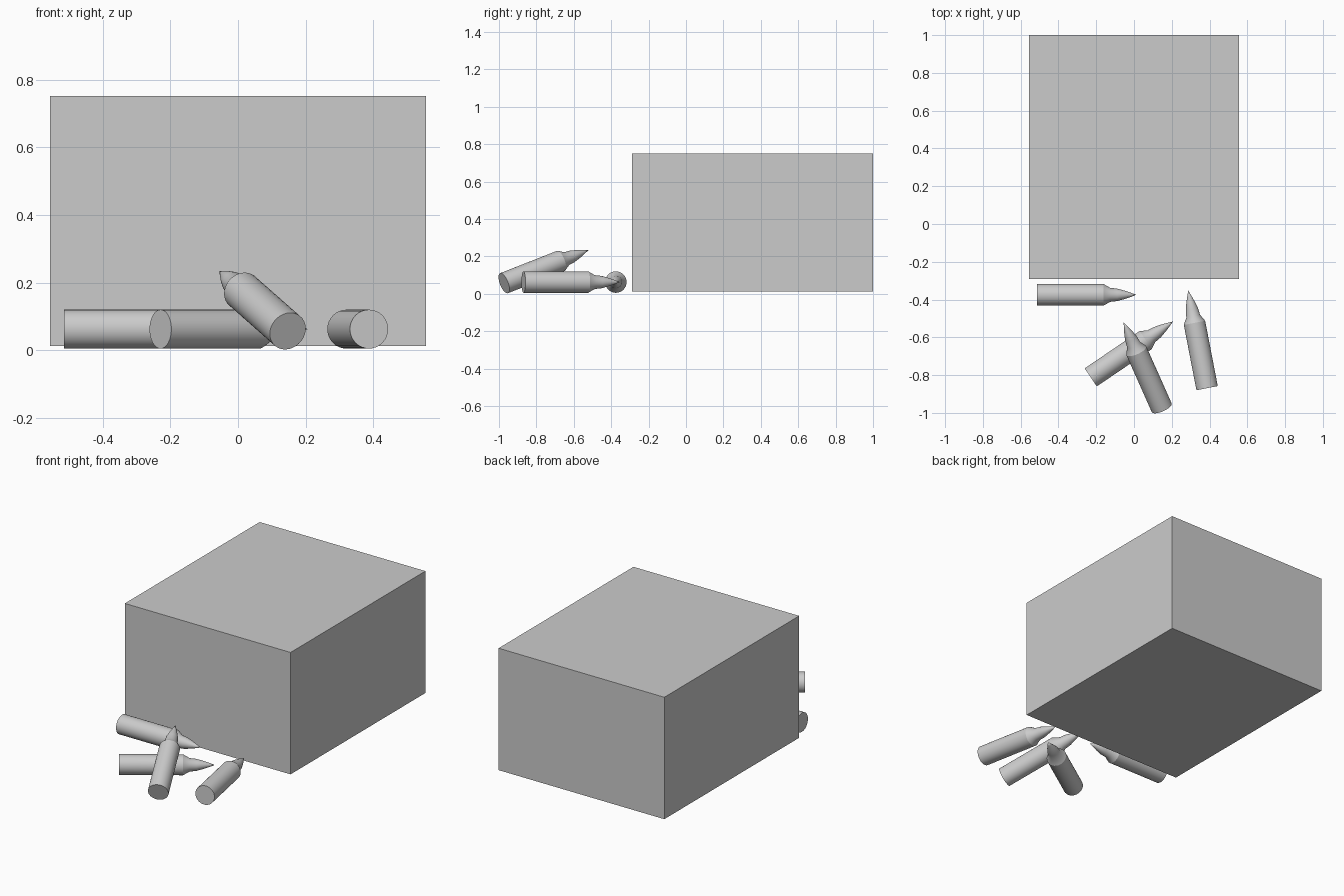
import bpy, bmesh, math
from mathutils import Vector

if "Cube" in bpy.data.objects:
    bpy.data.objects.remove(bpy.data.objects["Cube"])

# (distance from base, radius): body, shoulder, neck, pointed bullet
PROFILE = [(0.0, 0.0), (0.0, 0.0575), (0.352, 0.0575), (0.388, 0.037),
           (0.425, 0.033), (0.465, 0.022), (0.50, 0.010), (0.526, 0.0)]
SIDES = 32


def cartridge(name, base, tip):
    base, tip = Vector(base), Vector(tip)
    bm = bmesh.new()
    verts = [bm.verts.new((r, 0, d)) for d, r in PROFILE]
    edges = [bm.edges.new(pair) for pair in zip(verts, verts[1:])]
    bmesh.ops.spin(bm, geom=verts + edges, cent=(0, 0, 0), axis=(0, 0, 1),
                   angle=math.tau, steps=SIDES)
    bmesh.ops.remove_doubles(bm, verts=bm.verts, dist=1e-4)
    bmesh.ops.recalc_face_normals(bm, faces=bm.faces)
    mesh = bpy.data.meshes.new(name)
    bm.to_mesh(mesh)
    bm.free()
    obj = bpy.data.objects.new(name, mesh)
    bpy.context.collection.objects.link(obj)
    obj.location = base
    obj.rotation_euler = (tip - base).to_track_quat('Z', 'Y').to_euler()
    bpy.ops.object.select_all(action='DESELECT')
    bpy.context.view_layer.objects.active = obj
    obj.select_set(True)
    bpy.ops.object.shade_smooth_by_angle(angle=math.radians(25))


# ammunition box
bpy.ops.mesh.primitive_cube_add(size=1, location=(0, 0.355, 0.382))
box = bpy.context.object
box.name = "ammo_box"
box.scale = (1.11, 1.29, 0.738)

# loose cartridges: three lying flat, one leaning on another
cartridge("cartridge_beside_box", (-0.514, -0.375, 0.063), (0.012, -0.375, 0.063))
cartridge("cartridge_under", (-0.229, -0.812, 0.063), (0.207, -0.516, 0.063))
cartridge("cartridge_leaning", (0.147, -0.973, 0.057), (-0.055, -0.52, 0.235))
cartridge("cartridge_right", (0.387, -0.869, 0.063), (0.286, -0.346, 0.063))
